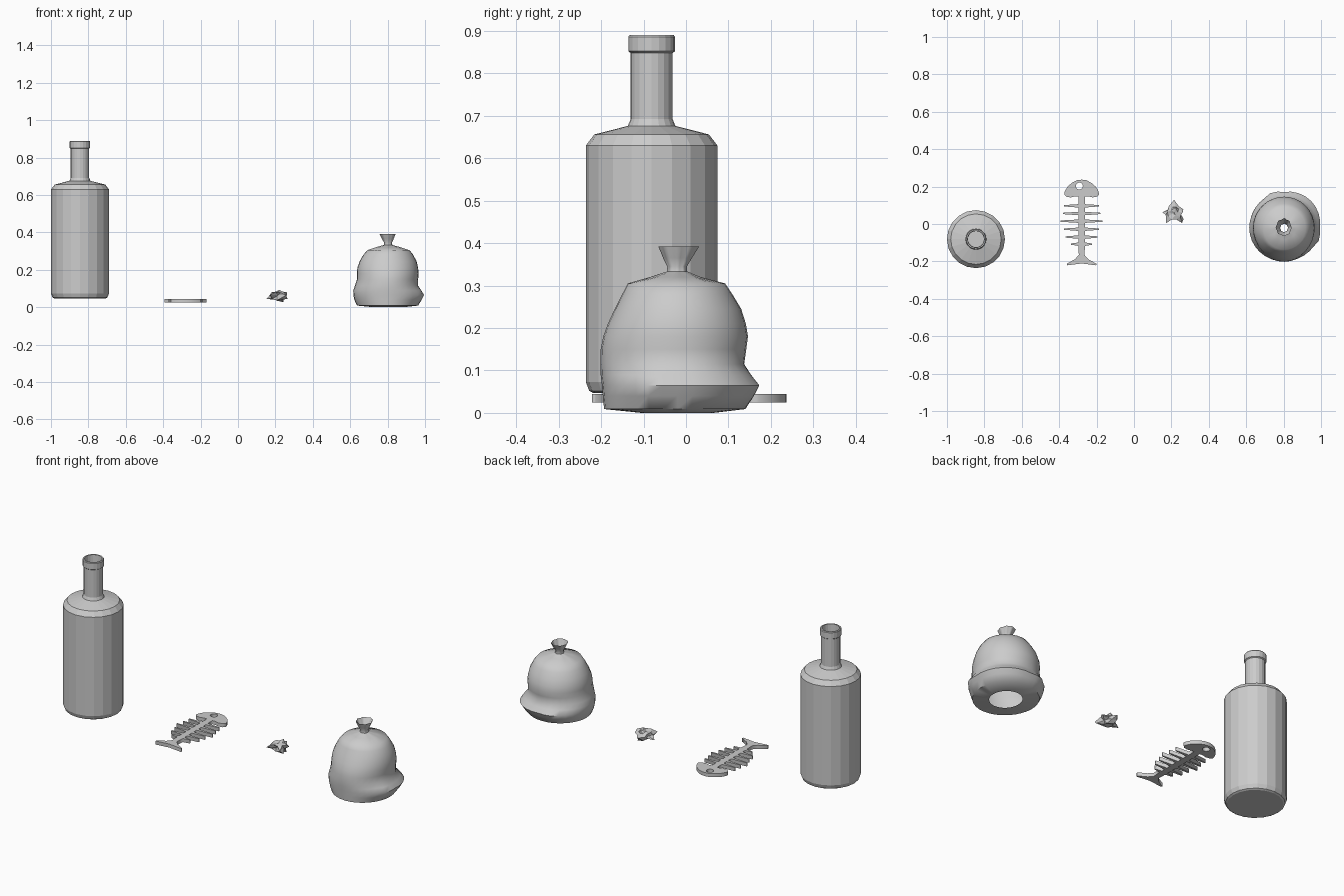
import bpy, bmesh, math, random
from mathutils import Vector

if "Cube" in bpy.data.objects:
    bpy.data.objects.remove(bpy.data.objects["Cube"])
random.seed(4)


def finish(bm, name, smooth=None, recalc=True):
    if recalc:
        bmesh.ops.recalc_face_normals(bm, faces=bm.faces)
    me = bpy.data.meshes.new(name)
    bm.to_mesh(me)
    bm.free()
    ob = bpy.data.objects.new(name, me)
    bpy.context.collection.objects.link(ob)
    if smooth:
        bpy.ops.object.select_all(action='DESELECT')
        ob.select_set(True)
        bpy.context.view_layer.objects.active = ob
        bpy.ops.object.shade_smooth_by_angle(angle=math.radians(smooth))
    return ob


def loft(bm, rings, cap_first=False):
    loops = [[bm.verts.new(p) for p in r] for r in rings]
    n = len(loops[0])
    for a, b in zip(loops, loops[1:]):
        for i in range(n):
            j = (i + 1) % n
            bm.faces.new((a[i], a[j], b[j], b[i]))
    if cap_first:
        bm.faces.new(loops[0][::-1])


# Bottle: turned profile (radius, height), open at the mouth
profile = [(.138, .047), (.147, .052), (.155, .073), (.155, .63), (.135, .656),
           (.056, .676), (.0495, .692), (.0495, .848), (.055, .852), (.055, .886),
           (.052, .89), (.045, .89), (.043, .85), (.043, .69)]
N = 20
bm = bmesh.new()
loft(bm, [[(-.845 + r * math.cos(math.tau * i / N), -.081 + r * math.sin(math.tau * i / N), z)
           for i in range(N)] for r, z in profile], cap_first=True)
finish(bm, "bottle", recalc=False)

# Fish skeleton: half outline (offset, y), mirrored, with an eye hole
half = [(0, .237), (.025, .234), (.052, .22), (.077, .198), (.091, .172), (.093, .157),
        (.082, .146), (.058, .142), (.036, .148), (.018, .147)]
for y, length in [(.097, .094), (.056, .1), (.015, .112), (-.028, .094), (-.07, .085), (-.108, .056)]:
    half += [(.018, y + .009), (length, y + .004), (length, y - .003), (.018, y - .009)]
half += [(.015, -.165), (.035, -.188), (.08, -.213), (.078, -.221), (0, -.211)]
outline = half + [(-x, y) for x, y in half[-2:0:-1]]
eye = [(-.012 + .019 * math.cos(math.tau * i / 12), .203 + .019 * math.sin(math.tau * i / 12))
       for i in range(12)]
cu = bpy.data.curves.new("fish_skeleton", 'CURVE')
cu.dimensions, cu.fill_mode, cu.extrude = '2D', 'BOTH', .01
for pts in (outline, eye):
    sp = cu.splines.new('POLY')
    sp.points.add(len(pts) - 1)
    for p, (x, y) in zip(sp.points, pts):
        p.co = (x, y, 0, 1)
    sp.use_cyclic_u = True
fish = bpy.data.objects.new("fish_skeleton", cu)
bpy.context.collection.objects.link(fish)
fish.location = (-.28, 0, .035)
bpy.ops.object.select_all(action='DESELECT')
fish.select_set(True)
bpy.context.view_layer.objects.active = fish
bpy.ops.object.convert(target='MESH')

# Crumpled paper: jagged ball fitted to its bounds
bm = bmesh.new()
bmesh.ops.create_icosphere(bm, subdivisions=2, radius=1)
for v in bm.verts:
    v.co *= random.choice((.45, .6, .75, 1.1)) + random.uniform(-.1, .1)
lo, hi = Vector((.152, .005, .027)), Vector((.265, .13, .093))
for k in range(3):
    a, b = min(v.co[k] for v in bm.verts), max(v.co[k] for v in bm.verts)
    for v in bm.verts:
        v.co[k] = lo[k] + (v.co[k] - a) / (b - a) * (hi[k] - lo[k])
finish(bm, "crumpled_paper")

# Bag: rings given by height and left, right, front, back limits
bag = [(0, .725, .885, -.105, .065), (.009, .636, .963, -.193, .14), (.04, .622, .982, -.196, .16),
       (.065, .617, .994, -.198, .172), (.09, .616, .98, -.201, .153), (.115, .625, .963, -.202, .137),
       (.15, .636, .963, -.201, .142), (.18, .636, .966, -.195, .146), (.21, .638, .963, -.184, .141),
       (.245, .65, .955, -.168, .13), (.28, .67, .937, -.15, .109), (.305, .692, .917, -.137, .092),
       (.32, .735, .872, -.085, .035), (.333, .78, .825, -.045, .003), (.345, .781, .823, -.044, .002),
       (.365, .77, .832, -.054, .014), (.392, .757, .843, -.065, .031)]
N = 32
rings = []
for z, xl, xr, yf, yb in bag:
    cx, cy = .803, -.02
    ring = []
    for i in range(N):
        t = math.tau * i / N
        c, s = math.cos(t), math.sin(t)
        # soft bulge on the back right near the ground, pleats round the tie
        k = 1 + .06 * math.exp(-((z - .065) / .04) ** 2) * abs(c * s) * 2 * (c + s > .3)
        if z > .31:
            k *= 1 + .05 * math.cos(8 * t) - .05
        rx, ry = (xr - cx if c > 0 else cx - xl), (yb - cy if s > 0 else cy - yf)
        ring.append((cx + k * rx * c, cy + k * ry * s, z))
    rings.append(ring)
bm = bmesh.new()
loft(bm, rings)
finish(bm, "rubbish_bag", smooth=50, recalc=False)
